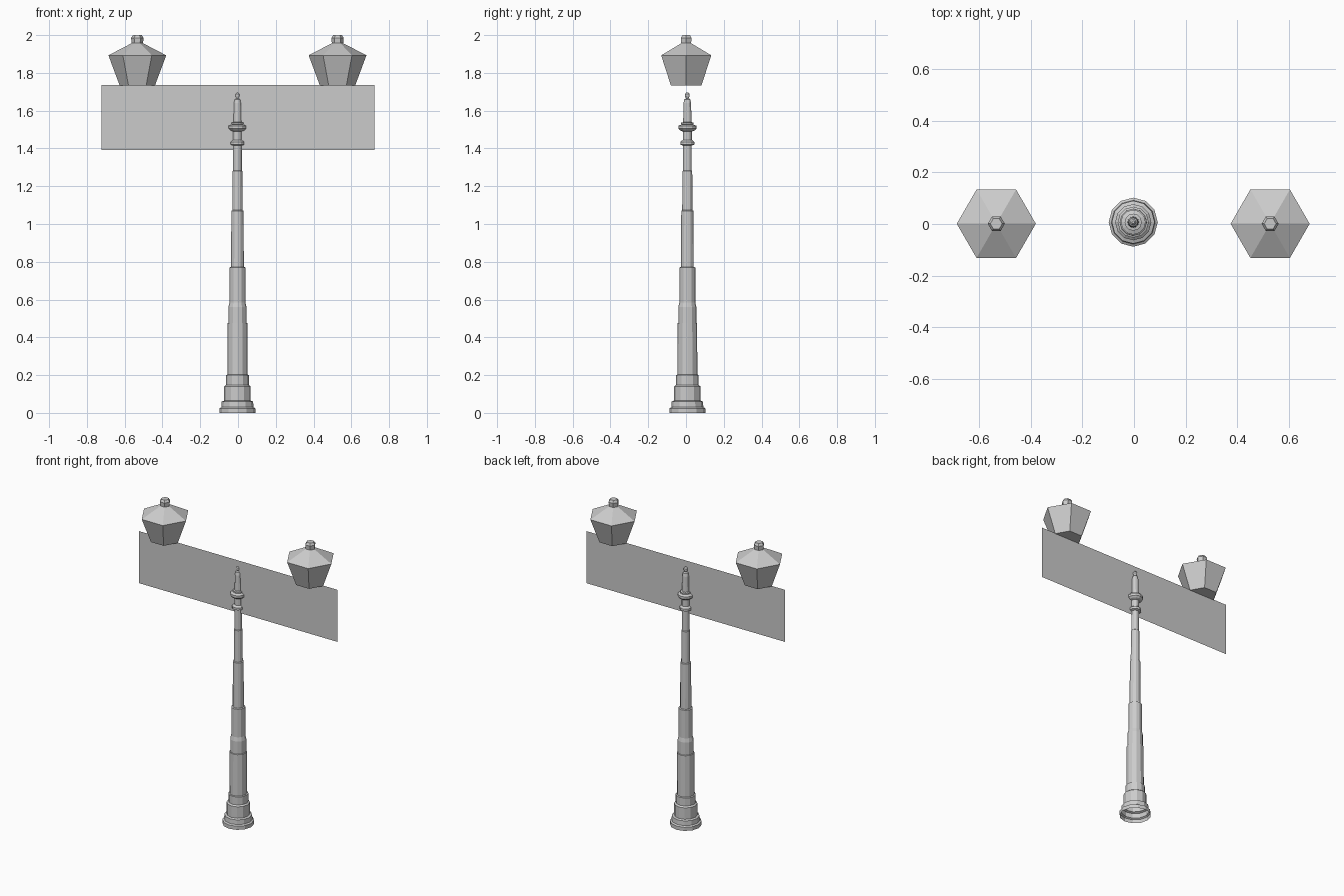
import bpy
import bmesh
import math

cube = bpy.data.objects.get("Cube")
if cube:
    bpy.data.objects.remove(cube)

grey = bpy.data.materials.new("plain_grey")
grey.use_nodes = True
GREY = (0.6, 0.6, 0.6, 1)
grey.diffuse_color = GREY
grey.node_tree.nodes["Principled BSDF"].inputs["Base Color"].default_value = GREY


def add_object(name, bm, location):
    mesh = bpy.data.meshes.new(name)
    bm.to_mesh(mesh)
    bm.free()
    mesh.materials.append(grey)
    obj = bpy.data.objects.new(name, mesh)
    obj.location = location
    bpy.context.collection.objects.link(obj)
    return obj


def lathe(name, profile, sides, location, cap_bottom=True):
    """Stack rings of (radius, height) and bridge them into a faceted solid."""
    bm = bmesh.new()
    angles = [math.tau * i / sides for i in range(sides)]
    rings = [[bm.verts.new((r * math.cos(a), r * math.sin(a), z)) for a in angles]
             for r, z in profile]
    for low, high in zip(rings, rings[1:]):
        for i in range(sides):
            j = (i + 1) % sides
            bm.faces.new((low[i], low[j], high[j], high[i]))
    bm.faces.new(rings[-1])
    if cap_bottom:
        bm.faces.new(rings[0][::-1])
    return add_object(name, bm, location)


# Post: hollow base, stepped shaft, collars and finial
post_profile = [
    (0.095, 0), (0.095, 0.024), (0.085, 0.03), (0.083, 0.06),
    (0.07, 0.065), (0.07, 0.14), (0.06, 0.148), (0.06, 0.2),
    (0.053, 0.203), (0.052, 0.475), (0.048, 0.477), (0.048, 0.56),
    (0.042, 0.585), (0.042, 0.77), (0.034, 0.773), (0.032, 1.07),
    (0.027, 1.073), (0.026, 1.28), (0.023, 1.283), (0.023, 1.415),
    (0.037, 1.42), (0.037, 1.435), (0.024, 1.445), (0.024, 1.49),
    (0.038, 1.495), (0.048, 1.505), (0.048, 1.52), (0.03, 1.527),
    (0.033, 1.529), (0.033, 1.537), (0.022, 1.539), (0.02, 1.64),
    (0.016, 1.66), (0.007, 1.665), (0.012, 1.675), (0.012, 1.688),
    (0.005, 1.697),
]
lathe("lamp_post", post_profile, 12, (-0.003, 0.007, 0), cap_bottom=False)

# Hexagonal lanterns with a sloped roof and a small cap
lantern_profile = [(0.093, 1.732), (0.153, 1.893), (0.03, 1.957),
                   (0.033, 1.985), (0.023, 2.0)]
for side, x in (("right", -0.533), ("left", 0.527)):
    lathe(side + "_lantern", lantern_profile, 6, (x, 0.001, 0))

# Flat bracket panel across the post
bm = bmesh.new()
corners = ((-0.723, 1.392), (0.723, 1.392), (0.723, 1.735), (-0.723, 1.735))
bm.faces.new([bm.verts.new((x, 0, z)) for x, z in corners])
add_object("bracket_panel", bm, (0, 0.001, 0))
